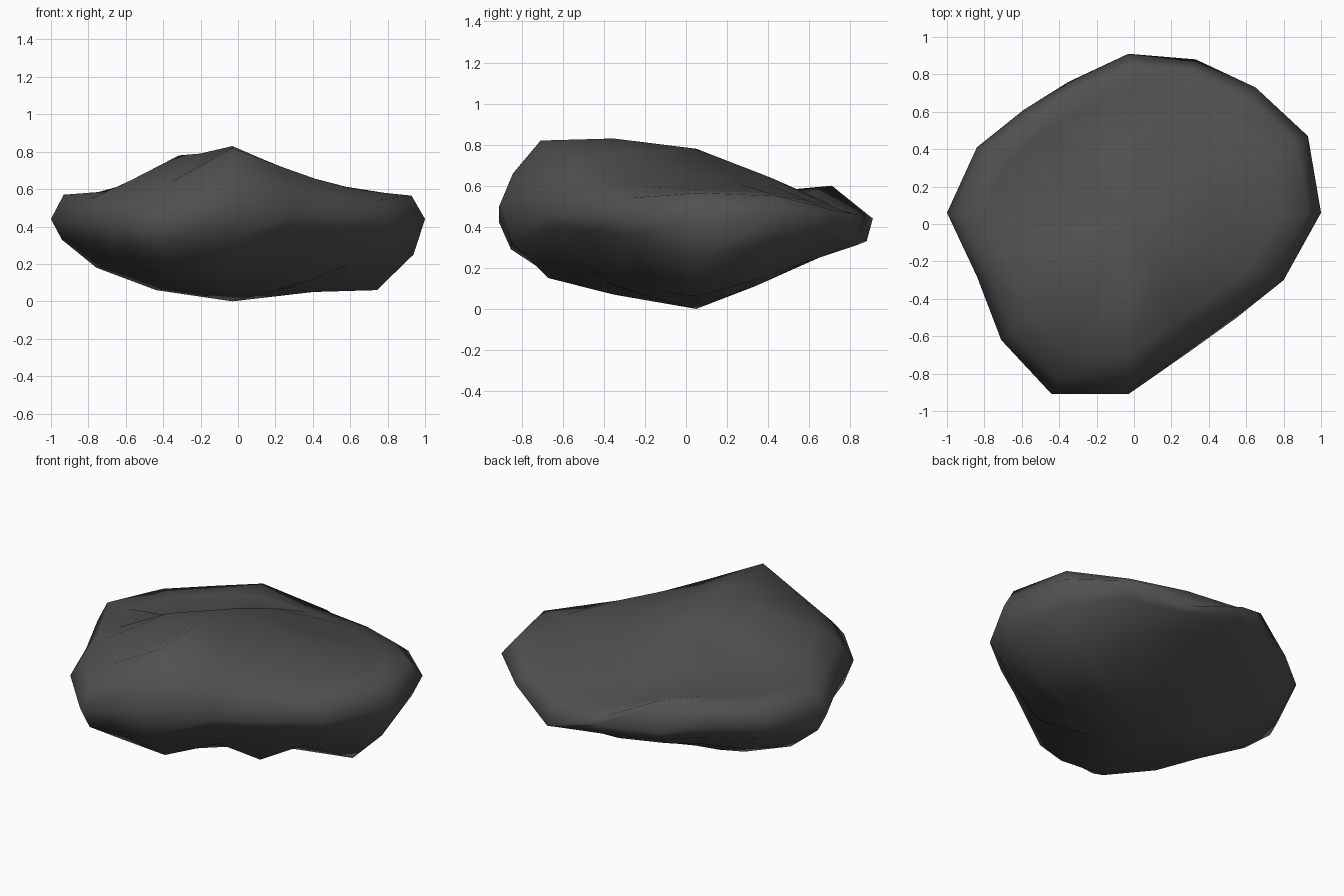
import bpy, bmesh

# Rim outline of the boulder seen from above, anticlockwise from the right side
rim = [(1, .06), (.93, .47), (.65, .73), (.33, .88), (-.03, .91), (-.35, .76),
       (-.59, .61), (-.84, .41), (-1, .06), (-.84, -.28), (-.71, -.62), (-.44, -.91),
       (-.03, -.91), (.3, -.68), (.55, -.5), (.8, -.3)]

# Rings from underside to crown: share of the rim radius, then height per spoke
rings = [
    (.42, [.05, .07, .11, .15, .16, .15, .14, .11, .06, .07, .08, .08, .07, .08, .06, .08]),
    (.75, [.06, .15, .22, .26, .28, .27, .27, .23, .18, .18, .18, .17, .15, .22, .12, .20]),
    (.94, [.25, .33, .36, .31, .37, .36, .38, .36, .33, .33, .30, .29, .33, .40, .38, .35]),
    (1.0, [.44, .46, .44, .33, .44, .42, .47, .46, .44, .44, .44, .42, .50, .46, .44, .44]),
    (.93, [.565, .55, .49, .46, .47, .60, .58, .57, .57, .55, .55, .51, .66, .60, .56, .54]),
    (.79, [.58, .57, .53, .50, .50, .57, .58, .57, .57, .59, .65, .64, .82, .72, .65, .60]),
    (.42, [.64, .62, .60, .61, .64, .62, .60, .59, .60, .69, .78, .79, .83, .77, .72, .68]),
]
cx, cy = -.03, .05

# Boulder: loft the rings and close both ends with fans
bm = bmesh.new()
loops = [[bm.verts.new((cx + t * (x - cx), cy + t * (y - cy), z))
          for (x, y), z in zip(rim, heights)] for t, heights in rings]
bottom = bm.verts.new((cx, cy, 0))
crown = bm.verts.new((cx, cy, .78))
n = len(rim)
for i in range(n):
    j = (i + 1) % n
    for a, b in zip(loops, loops[1:]):
        bm.faces.new((a[i], a[j], b[j], b[i]))
    bm.faces.new((bottom, loops[0][j], loops[0][i]))
    bm.faces.new((crown, loops[-1][i], loops[-1][j]))
bmesh.ops.recalc_face_normals(bm, faces=bm.faces)
for f in bm.faces:
    f.smooth = True
mesh = bpy.data.meshes.new("boulder")
bm.to_mesh(mesh)
bm.free()

# Dark grey stone
stone = bpy.data.materials.new("dark grey stone")
stone.diffuse_color = (.081, .081, .081, 1)
mesh.materials.append(stone)
bpy.context.collection.objects.link(bpy.data.objects.new("boulder", mesh))
